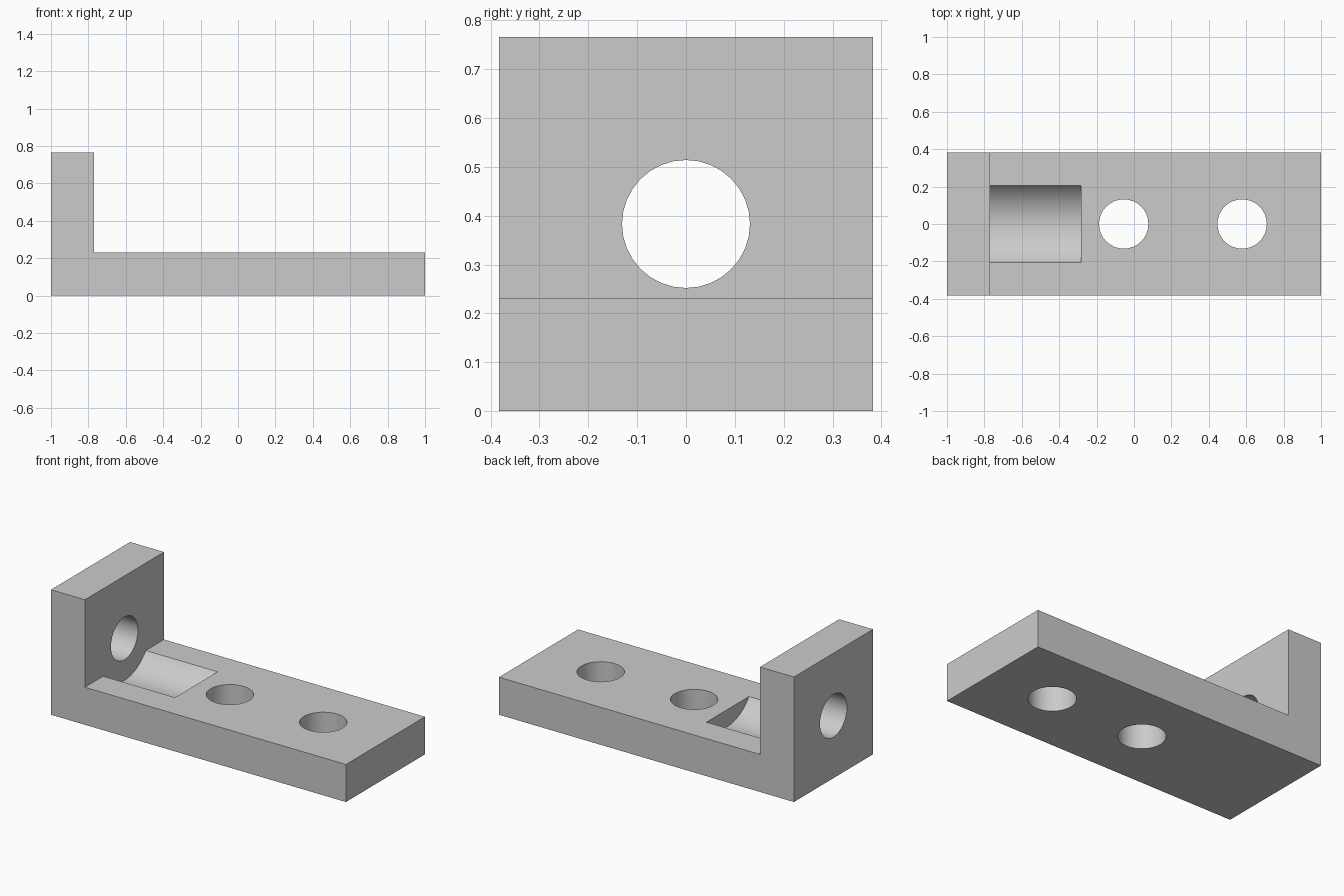
import bpy
import bmesh
from math import radians
from mathutils import Matrix, Vector

cube = bpy.data.objects.get("Cube")
if cube:
    bpy.data.objects.remove(cube, do_unlink=True)

HALF_WIDTH = 0.383
HEIGHT = 0.766
THICK = 0.23
WALL_X = -1 + THICK
AXIS_Z = HEIGHT / 2

grey = bpy.data.materials.new("plain grey")
grey.use_nodes = True
grey.diffuse_color = (0.6, 0.6, 0.6, 1)
grey.node_tree.nodes["Principled BSDF"].inputs["Base Color"].default_value = grey.diffuse_color


def add_object(name, bm):
    bmesh.ops.recalc_face_normals(bm, faces=bm.faces)
    mesh = bpy.data.meshes.new(name)
    bm.to_mesh(mesh)
    bm.free()
    mesh.materials.append(grey)
    obj = bpy.data.objects.new(name, mesh)
    bpy.context.collection.objects.link(obj)
    return obj


def cylinder(name, start, end, radius, sides):
    """Closed cylinder between two points on a z or x axis."""
    start, end = Vector(start), Vector(end)
    axis = end - start
    turn = axis.to_track_quat("Z", "Y").to_matrix().to_4x4()
    bm = bmesh.new()
    bmesh.ops.create_cone(bm, cap_ends=True, segments=sides, radius1=radius,
                          radius2=radius, depth=axis.length,
                          matrix=Matrix.Translation((start + end) / 2) @ turn)
    return add_object(name, bm)


# L-shaped bracket body: side profile extruded across the width
profile = [(-1, 0), (1, 0), (1, THICK), (WALL_X, THICK), (WALL_X, HEIGHT), (-1, HEIGHT)]
bm = bmesh.new()
face = bm.faces.new([bm.verts.new((x, -HALF_WIDTH, z)) for x, z in profile])
side = bmesh.ops.extrude_face_region(bm, geom=[face])["geom"]
bmesh.ops.translate(bm, vec=(0, 2 * HALF_WIDTH, 0),
                    verts=[v for v in side if isinstance(v, bmesh.types.BMVert)])
bracket = add_object("angle_bracket", bm)

# Cutters: two base holes, the wall hole, and the clearance groove beside the wall
cutters = [cylinder("base_hole_cutter", (x, 0, -0.1), (x, 0, THICK + 0.1), 0.132, 32)
           for x in (-0.055, 0.578)]
cutters.append(cylinder("wall_hole_cutter", (-1.1, 0, AXIS_Z), (WALL_X + 0.1, 0, AXIS_Z), 0.131, 32))
cutters.append(cylinder("groove_cutter", (WALL_X, 0, AXIS_Z), (-0.283, 0, AXIS_Z), 0.257, 64))

for cutter in cutters:
    cutter.hide_render = True
    cut = bracket.modifiers.new(cutter.name, "BOOLEAN")
    cut.operation = "DIFFERENCE"
    cut.solver = "EXACT"
    cut.object = cutter

# Bake the cuts, drop the cutters, and smooth the round walls
bpy.ops.object.select_all(action="DESELECT")
bracket.select_set(True)
bpy.context.view_layer.objects.active = bracket
for cutter in cutters:
    bpy.ops.object.modifier_apply(modifier=cutter.name)
for cutter in cutters:
    bpy.data.objects.remove(cutter, do_unlink=True)
bpy.ops.object.shade_smooth_by_angle(angle=radians(30))
